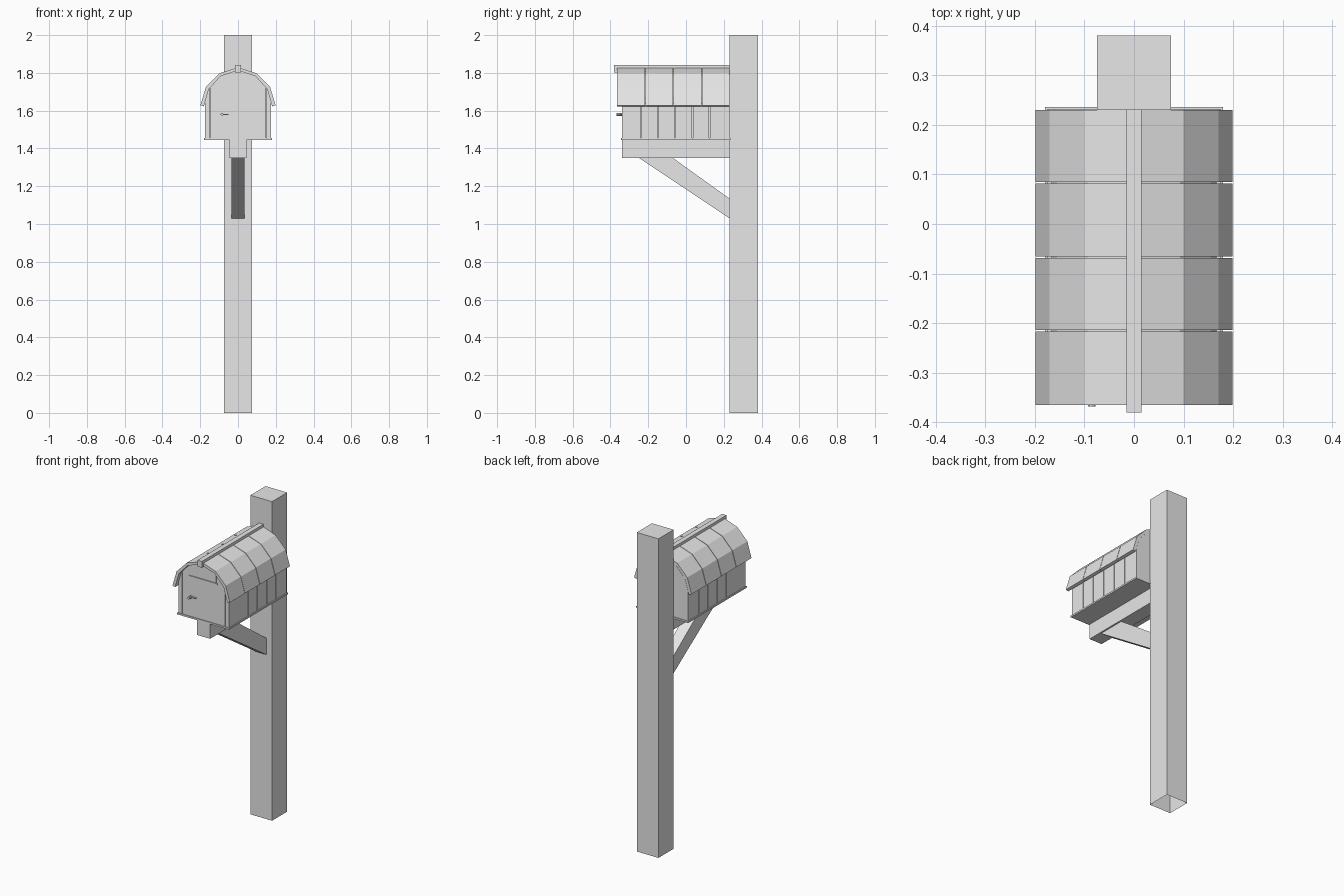
import bpy, bmesh, math
from mathutils import Vector

if "Cube" in bpy.data.objects:
    bpy.data.objects.remove(bpy.data.objects["Cube"])

grey = bpy.data.materials.new("plain_grey")
grey.diffuse_color = (0.8, 0.8, 0.8, 1)
grey.use_nodes = True
grey.node_tree.nodes["Principled BSDF"].inputs["Base Color"].default_value = grey.diffuse_color


def finish(name, bm):
    bmesh.ops.recalc_face_normals(bm, faces=bm.faces)
    me = bpy.data.meshes.new(name)
    bm.to_mesh(me)
    bm.free()
    me.materials.append(grey)
    ob = bpy.data.objects.new(name, me)
    bpy.context.collection.objects.link(ob)
    return ob


def prism(name, pts, a, b, axis="y", open_bottom=False):
    """Extrude a 2D profile: (x, z) along y, or (y, z) along x."""
    bm = bmesh.new()
    place = (lambda p, t: (p[0], t, p[1])) if axis == "y" else (lambda p, t: (t, p[0], p[1]))
    v0 = [bm.verts.new(place(p, a)) for p in pts]
    v1 = [bm.verts.new(place(p, b)) for p in pts]
    bm.faces.new(v0)
    bm.faces.new(v1)
    n = len(pts)
    for i in range(n):
        j = (i + 1) % n
        bm.faces.new((v0[i], v0[j], v1[j], v1[i]))
    bmesh.ops.recalc_face_normals(bm, faces=bm.faces)
    if open_bottom:
        low = [f for f in bm.faces if f.normal.z < -0.9]
        bmesh.ops.delete(bm, geom=low, context="FACES_ONLY")
    return finish(name, bm)


def box(name, x0, x1, y0, y1, z0, z1, **kw):
    return prism(name, [(x0, z0), (x1, z0), (x1, z1), (x0, z1)], y0, y1, **kw)


# Barn-roof curve, right half, eave to ridge
OUTER = [(0.199, 1.628), (0.17, 1.725), (0.10, 1.797), (0, 1.83)]
INNER = [(0.181, 1.623), (0.155, 1.713), (0.093, 1.782), (0, 1.813)]


def full(half):
    return half + [(-x, z) for x, z in reversed(half[:-1])]


def roof_z(x):
    x = abs(x)
    for (xa, za), (xb, zb) in zip(INNER, INNER[1:]):
        if xb <= x <= xa:
            return za + (zb - za) * (xa - x) / (xa - xb)
    return INNER[0][1]


def panel(name, x0, x1, y0, y1, z0=1.455):
    """Upright plate whose top follows the underside of the roof."""
    xs = [x1] + [x for x, z in full(INNER) if x0 < x < x1] + [x0]
    prism(name, [(x0, z0), (x1, z0)] + [(x, roof_z(x)) for x in xs], y0, y1)


# Post, support arm and diagonal brace
box("post", -0.075, 0.075, 0.23, 0.38, 0, 2, open_bottom=True)
box("support_arm", -0.045, 0.045, -0.34, 0.23, 1.35, 1.446)
prism("brace", [(-0.25, 1.35), (-0.07, 1.35), (0.23, 1.135), (0.23, 1.03)],
      -0.035, 0.035, axis="x")

# Floor board and inner body
box("floor_board", -0.18, 0.18, -0.345, 0.236, 1.445, 1.455)
panel("body_core", -0.166, 0.166, -0.331, 0.225)

# Side wall planks with narrow gaps
cuts = [-0.331, -0.24, -0.15, -0.06, 0.035, 0.125, 0.225]
for side, s in (("left", -1), ("right", 1)):
    for i, (a, b) in enumerate(zip(cuts, cuts[1:])):
        x0, x1 = sorted((s * 0.166, s * 0.175))
        box(f"{side}_wall_plank_{i + 1}", x0, x1,
            a + (0.002 if i else 0), b - (0.002 if i < 5 else 0), 1.455, 1.64)

# Front: edge strips and door, with plain back wall
panel("front_strip_left", -0.175, -0.152, -0.34, -0.331)
panel("door", -0.148, 0.148, -0.34, -0.331)
panel("front_strip_right", 0.152, 0.175, -0.34, -0.331)
panel("back_wall", -0.175, 0.175, 0.225, 0.231)
box("door_top_trim", -0.1, 0.097, -0.346, -0.34, 1.702, 1.711)
box("gable_trim", 0.083, 0.088, -0.342, -0.34, 1.711, 1.784)

# Door knob and lever
bm = bmesh.new()
bmesh.ops.create_cone(bm, cap_ends=True, segments=10, radius1=0.008, radius2=0.008, depth=0.028)
for v in bm.verts:
    v.co = Vector((v.co.x - 0.085, v.co.z - 0.354, v.co.y + 1.58))
finish("door_knob", bm)
box("door_lever", -0.085, -0.05, -0.35, -0.34, 1.577, 1.583)

# Roof in four courses with thin gaps, plus ridge cap
roof = full(OUTER) + list(reversed(full(INNER)))
rows = [-0.365, -0.215, -0.067, 0.083, 0.23]
for i, (a, b) in enumerate(zip(rows, rows[1:])):
    prism(f"roof_course_{i + 1}", roof, a + (0.0015 if i else 0), b - (0.0015 if i < 3 else 0))
box("ridge_cap", -0.015, 0.015, -0.38, 0.23, 1.802, 1.842)
